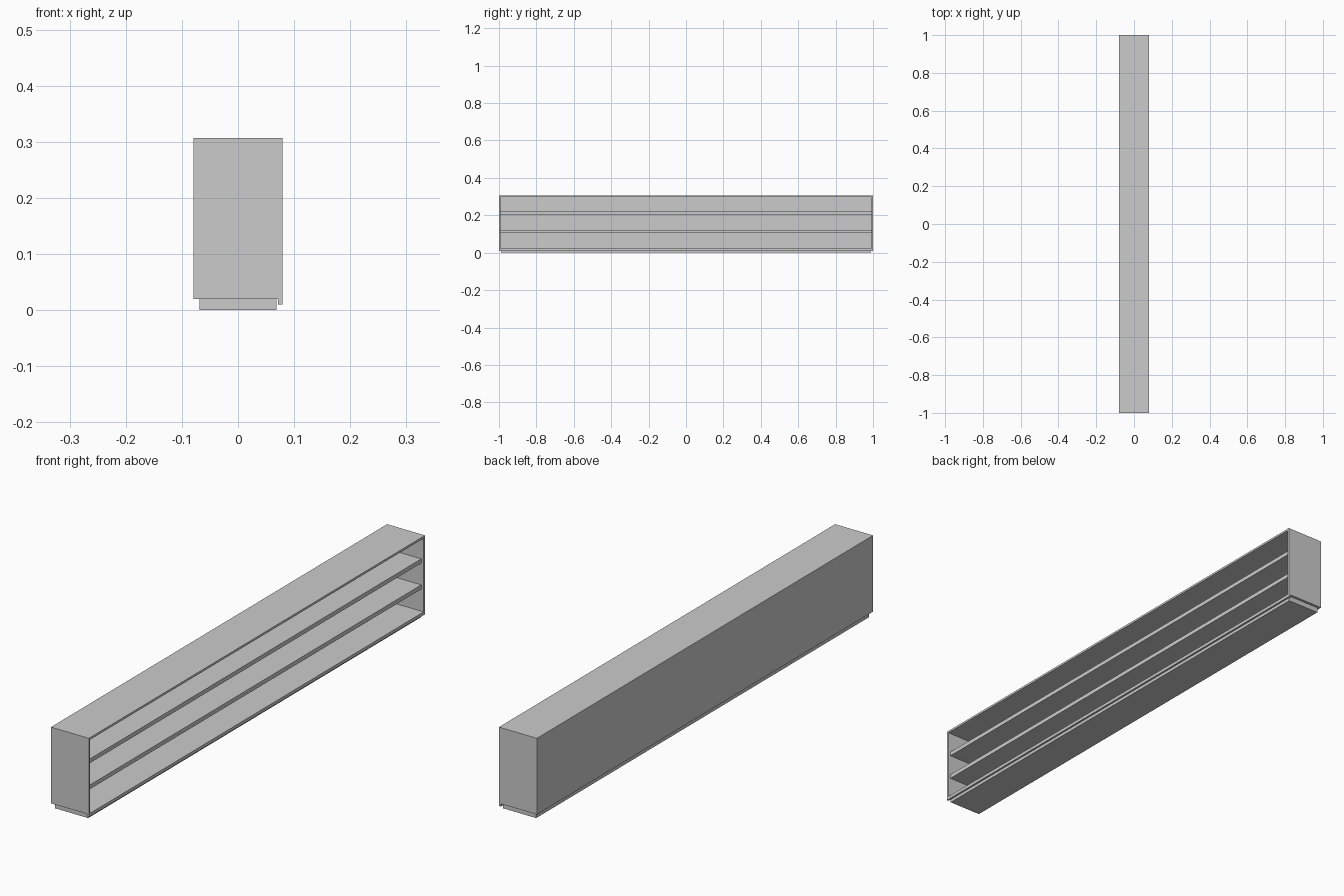
import bpy

if "Cube" in bpy.data.objects:
    bpy.data.objects.remove(bpy.data.objects["Cube"])

X, Y, TOP = 0.079, 1.0, 0.307   # half depth, half length, height
T = 0.008                       # panel thickness
BASE = 0.02                     # underside of the cabinet body


def box(name, x, y, z):
    """Box from (min, max) ranges on each axis."""
    bpy.ops.mesh.primitive_cube_add(size=1, location=[(a + b) / 2 for a, b in (x, y, z)])
    ob = bpy.context.object
    ob.name = name
    ob.scale = [b - a for a, b in (x, y, z)]
    bpy.ops.object.transform_apply(location=False, rotation=False, scale=True)
    return ob


# Outer case, open towards +x
box("top_panel", (-X, X), (-Y, Y), (TOP - T, TOP))
box("back_panel", (-X, -X + T), (-Y + T, Y - T), (BASE, TOP - T))
for name, s in (("near_end_panel", -1), ("far_end_panel", 1)):
    box(name, (-X, X), sorted((s * Y, s * (Y - T))), (BASE, TOP - T))

# Floor with a lip folded down along the open side
box("floor_panel", (-X + T, X), (-Y + T, Y - T), (BASE, BASE + 0.002))
box("floor_lip", (X - T, X), (-Y, Y), (0.01, BASE))

# Recessed shelves
for i, z in enumerate((0.105, 0.203)):
    box(f"shelf_{i + 1}", (-X + T, X - 0.01), (-Y + T, Y - T), (z, z + 0.016))

# Plinth
box("plinth", (-0.069, 0.069), (-0.99, 0.99), (0, BASE))
